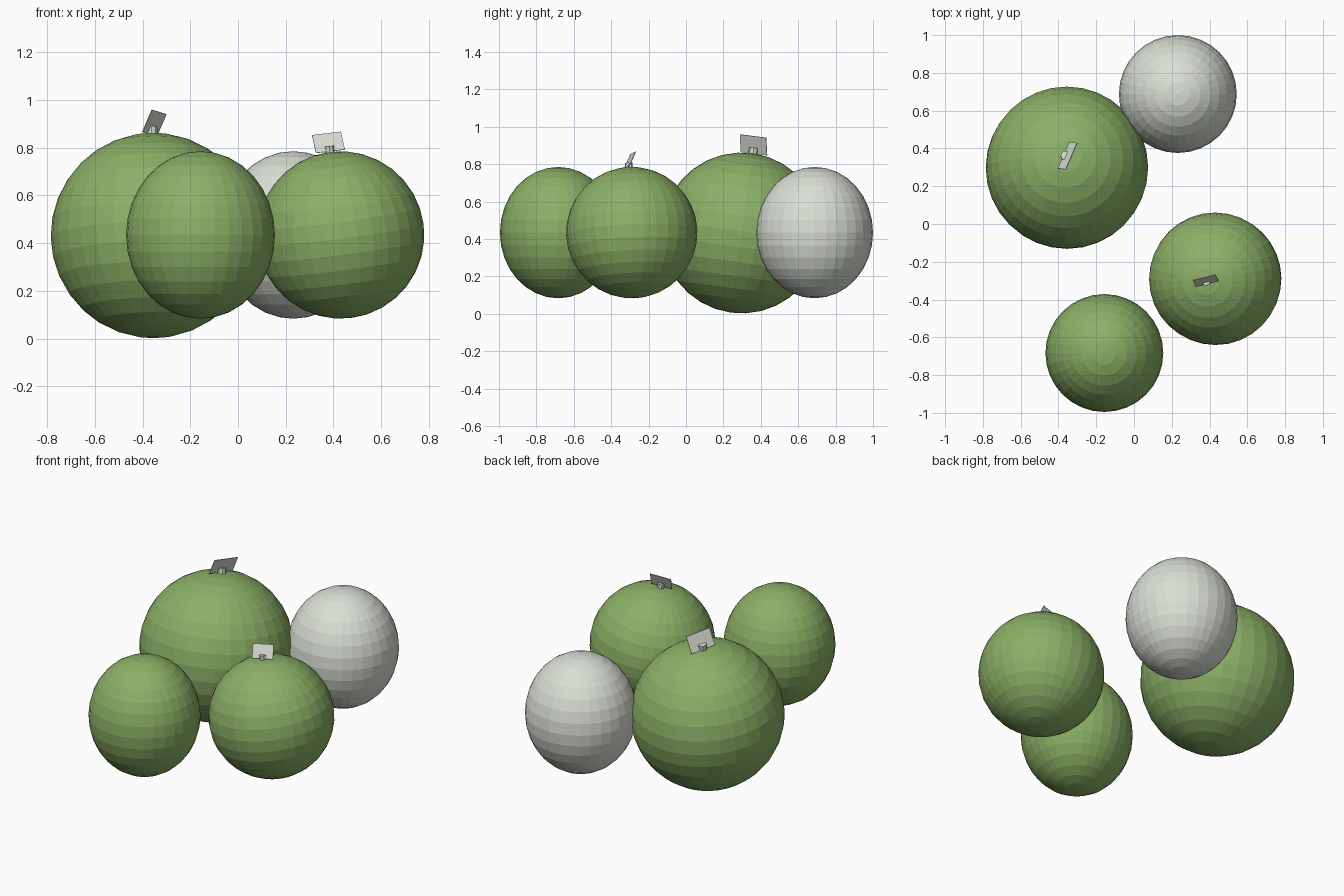
import bpy, math
from mathutils import Vector, Matrix

if "Cube" in bpy.data.objects:
    bpy.data.objects.remove(bpy.data.objects["Cube"])


def material(name, rgb):
    m = bpy.data.materials.new(name)
    m.diffuse_color = (*rgb, 1)
    m.use_nodes = True
    m.node_tree.nodes["Principled BSDF"].inputs["Base Color"].default_value = m.diffuse_color
    return m


green = material("leaf green", (0.258, 0.434, 0.133))
pale = material("pale grey", (0.70, 0.74, 0.665))


def finish(name, mat, matrix):
    ob = bpy.context.object
    ob.name = name
    ob.matrix_world = matrix
    ob.data.materials.append(mat)
    return ob


def tilt(axis):
    return Vector((0, 0, 1)).rotation_difference(Vector(axis)).to_matrix().to_4x4()


def ball(name, mat, centre, radius, height, axis=(0, 0, 1)):
    bpy.ops.mesh.primitive_uv_sphere_add(segments=32, ring_count=16, radius=1)
    scale = Matrix.Diagonal((radius, radius, height, 1))
    finish(name, mat, Matrix.Translation(centre) @ tilt(axis) @ scale)


def topper(name, ball_centre, radius, axis, centre, across, up):
    """Short stub at the pole of a ball and a thin slanted plate through it."""
    s = radius / 0.428
    # stub
    d = Vector(axis).normalized()
    bpy.ops.mesh.primitive_cylinder_add(vertices=8, radius=0.025 * s, depth=0.06 * s)
    finish(name + "_stub", pale,
           Matrix.Translation(Vector(ball_centre) + d * radius) @ tilt(axis))
    # plate
    x = Vector(across).normalized()
    y = x.cross(Vector(up)).normalized()
    z = x.cross(y)
    if z.z < 0:
        y, z = -y, -z
    basis = Matrix((x, y, z)).transposed().to_4x4()
    bpy.ops.mesh.primitive_cube_add(size=1)
    finish(name + "_plate", pale, Matrix.Translation(centre) @ basis
           @ Matrix.Diagonal((0.153 * s, 0.004 * s, 0.102 * s, 1)))


# plain egg-shaped balls
ball("front_ball", green, (-0.157, -0.683, 0.434), 0.312, 0.351)
ball("pale_ball", pale, (0.232, 0.688, 0.434), 0.312, 0.351)

# tilted round balls with toppers
big, big_axis = (-0.355, 0.298, 0.432), (-0.008, 0.06, 0.42)
ball("big_ball", green, big, 0.43, 0.43, big_axis)
topper("big_topper", big, 0.43, big_axis, (-0.351, 0.361, 0.903),
       (0.06, 0.14, -0.018), (0.041, 0, 0.09))

small, small_axis = (0.43, -0.29, 0.434), (-0.045, -0.015, 0.348)
ball("right_ball", green, small, 0.351, 0.351, small_axis)
topper("right_topper", small, 0.351, small_axis, (0.379, -0.299, 0.822),
       (0.125, 0.03, 0.015), (-0.02, 0.03, 0.07))
